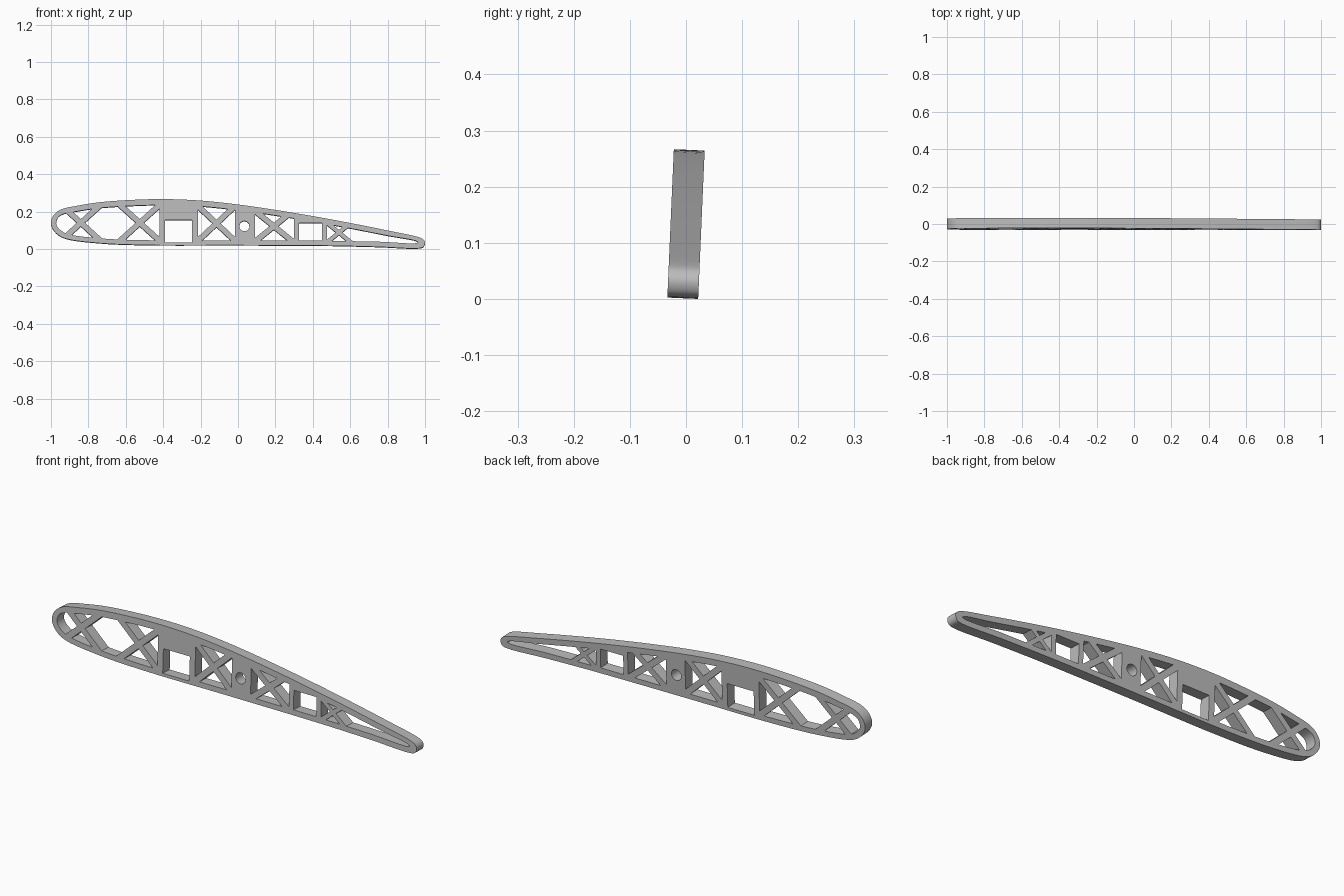
import bpy
import bmesh
import math
from mathutils import Matrix, Vector

cube = bpy.data.objects.get("Cube")
if cube:
    bpy.data.objects.remove(cube, do_unlink=True)

DEPTH = 0.055
LEAN = math.radians(-2.5)

gray = bpy.data.materials.new("plain gray")
gray.use_nodes = True
gray.diffuse_color = (0.5, 0.5, 0.5, 1)
gray.node_tree.nodes["Principled BSDF"].inputs["Base Color"].default_value = (0.5, 0.5, 0.5, 1)


def smooth_loop(points, steps=5):
    """Closed Catmull-Rom curve through the points."""
    pts = [Vector(p) for p in points]
    n = len(pts)
    out = []
    for i in range(n):
        a, b, c, d = (pts[(i + k) % n] for k in (-1, 0, 1, 2))
        # centripetal knots keep unevenly spaced points free of ripples
        t1 = (b - a).length ** 0.5
        t2 = t1 + (c - b).length ** 0.5
        t3 = t2 + (d - c).length ** 0.5
        for s in range(steps):
            t = t1 + (t2 - t1) * s / steps
            p = a.lerp(b, t / t1)
            q = b.lerp(c, (t - t1) / (t2 - t1))
            r = c.lerp(d, (t - t2) / (t3 - t2))
            out.append(p.lerp(q, t / t2).lerp(q.lerp(r, (t - t1) / (t3 - t1)), (t - t1) / (t2 - t1)))
    return out


def prism(name, loop, depth):
    """Extrude a loop of (x, z) points along y, centred on y = 0."""
    bm = bmesh.new()
    face = bm.faces.new([bm.verts.new((x, -depth / 2, z)) for x, z in loop])
    ext = bmesh.ops.extrude_face_region(bm, geom=[face])
    moved = [v for v in ext["geom"] if isinstance(v, bmesh.types.BMVert)]
    bmesh.ops.translate(bm, verts=moved, vec=(0, depth, 0))
    bmesh.ops.recalc_face_normals(bm, faces=bm.faces[:])
    mesh = bpy.data.meshes.new(name)
    bm.to_mesh(mesh)
    bm.free()
    ob = bpy.data.objects.new(name, mesh)
    bpy.context.collection.objects.link(ob)
    return ob


def combine(target, tools, operation):
    """Apply booleans to the target and delete the tools."""
    for tool in tools:
        tool.hide_render = True
        mod = target.modifiers.new("cut", "BOOLEAN")
        mod.operation = operation
        mod.solver = "EXACT"
        mod.object = tool
    bpy.context.view_layer.update()
    graph = bpy.context.evaluated_depsgraph_get()
    mesh = bpy.data.meshes.new_from_object(target.evaluated_get(graph))
    target.modifiers.clear()
    target.data = mesh
    for tool in tools:
        bpy.data.objects.remove(tool, do_unlink=True)


def box_loop(x0, x1, z0, z1):
    return [(x0, z0), (x1, z0), (x1, z1), (x0, z1)]


def bar(cx, cz, hx, hz, width):
    """Diagonal strut through a centre, running along (hx, hz)."""
    along = Vector((hx, hz)) * 1.6
    side = Vector((-hz, hx)).normalized() * width / 2
    c = Vector((cx, cz))
    loop = [c - along - side, c + along - side, c + along + side, c - along + side]
    return prism("strut_cutter", loop, DEPTH * 6)


# Outer airfoil, from the nose over the top to the tail and back
outline = smooth_loop([
    (-1, .14), (-.988, .178), (-.95, .21), (-.85, .233), (-.74, .25), (-.58, .262),
    (-.4, .267), (-.2, .259), (0, .238), (.2, .209), (.4, .176), (.6, .139),
    (.8, .099), (.97, .062), (.992, .05), (1, .033), (.992, .012), (.97, .004),
    (.75, .011), (.5, .017), (0, .02), (-.5, .021), (-.74, .031),
    (-.92, .055), (-.965, .078), (-.99, .107)])
rib = prism("wing_rib", outline, DEPTH)

# Inner airfoil that bounds the lattice windows
inner = smooth_loop([
    (-.972, .14), (-.96, .171), (-.93, .188), (-.85, .203), (-.74, .219), (-.58, .23),
    (-.4, .235), (-.2, .228), (0, .207), (.2, .179), (.4, .146), (.6, .11),
    (.8, .071), (.96, .039), (.96, .033), (.75, .039), (.5, .043), (0, .046),
    (-.5, .047), (-.74, .057), (-.91, .08), (-.945, .098), (-.965, .118)])

# Window cell: x range, then its crossed struts (centre, half size, width)
cells = [
    (-.99, -.42, [(-.84, .14, .11, .1, .03), (-.525, .14, .105, .095, .03)]),
    (-.215, -.015, [(-.115, .137, .1, .094, .03)]),
    (.09, .3, [(.192, .122, .105, .085, .03)]),
    (.475, .99, [(.54, .088, .065, .053, .022)]),
]
cutters = []
for x0, x1, crosses in cells:
    window = prism("window_cutter", inner, DEPTH * 3)
    combine(window, [prism("cell", box_loop(x0, x1, -1, 1), DEPTH * 5)], "INTERSECT")
    struts = [bar(cx, cz, hx, s * hz, w) for cx, cz, hx, hz, w in crosses for s in (-1, 1)]
    combine(window, struts, "DIFFERENCE")
    cutters.append(window)

# Square spar holes and the round hole
cutters.append(prism("spar_hole", box_loop(-.39, -.245, .035, .155), DEPTH * 3))
cutters.append(prism("rear_spar_hole", box_loop(.325, .45, .045, .14), DEPTH * 3))
ring = [(.034 + .027 * math.cos(a), .122 + .027 * math.sin(a))
        for a in (math.tau * i / 32 for i in range(32))]
cutters.append(prism("round_hole", ring, DEPTH * 3))
combine(rib, cutters, "DIFFERENCE")

# Lean the rib slightly back, then centre it and stand it on the ground
rib.data.transform(Matrix.Rotation(LEAN, 4, "X"))
lo = [min(v.co[k] for v in rib.data.vertices) for k in range(3)]
hi = [max(v.co[k] for v in rib.data.vertices) for k in range(3)]
shift = Vector((-(lo[0] + hi[0]) / 2, -(lo[1] + hi[1]) / 2, -lo[2]))
rib.data.transform(Matrix.Translation(shift))

rib.data.materials.clear()
rib.data.materials.append(gray)
bpy.ops.object.select_all(action="DESELECT")
rib.select_set(True)
bpy.context.view_layer.objects.active = rib
bpy.ops.object.shade_smooth_by_angle(angle=math.radians(30))
